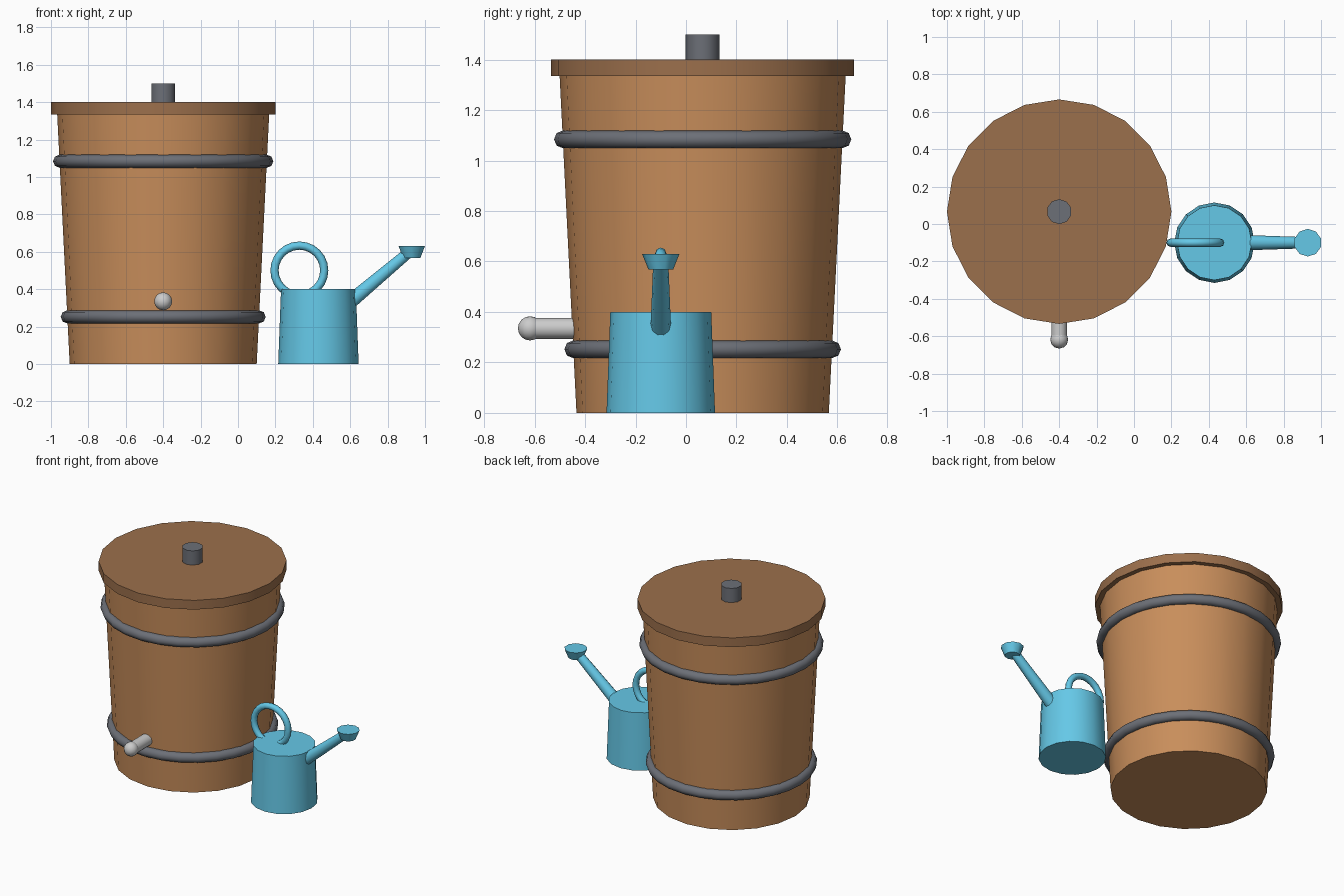
import bpy
from math import pi, radians
from mathutils import Vector

if "Cube" in bpy.data.objects:
    bpy.data.objects.remove(bpy.data.objects["Cube"])


def material(name, rgb):
    m = bpy.data.materials.new(name)
    m.diffuse_color = (*rgb, 1)
    m.use_nodes = True
    m.node_tree.nodes["Principled BSDF"].inputs["Base Color"].default_value = m.diffuse_color
    return m


WOOD = material("wood", (0.58, 0.27, 0.105))
LID = material("lid_wood", (0.33, 0.16, 0.072))
IRON = material("iron", (0.15, 0.16, 0.185))
BLUE = material("blue_enamel", (0.13, 0.58, 0.80))
STEEL = material("steel", (0.60, 0.61, 0.63))


def finish(name, mat, angle=None):
    ob = bpy.context.object
    ob.name = name
    ob.data.materials.append(mat)
    if angle is None:
        bpy.ops.object.shade_smooth()
    else:
        bpy.ops.object.shade_smooth_by_angle(angle=radians(angle))
    return ob


def tube(name, start, end, r1, r2, sides, mat, angle=40):
    """Capped cone or cylinder between two points."""
    a, b = Vector(start), Vector(end)
    d = b - a
    bpy.ops.mesh.primitive_cone_add(
        vertices=sides, radius1=r1, radius2=r2, depth=d.length,
        location=(a + b) / 2, rotation=Vector((0, 0, 1)).rotation_difference(d).to_euler())
    return finish(name, mat, angle)


def ring(name, loc, major, minor, segs, mat, rot=(0, 0, 0)):
    bpy.ops.mesh.primitive_torus_add(
        location=loc, rotation=rot, major_radius=major, minor_radius=minor,
        major_segments=segs, minor_segments=8)
    return finish(name, mat)


# Barrel with lid and knob
BX, BY = -0.4, 0.066
tube("barrel", (BX, BY, 0), (BX, BY, 1.34), 0.5, 0.567, 20, WOOD)
tube("barrel_lid", (BX, BY, 1.335), (BX, BY, 1.4), 0.6, 0.6, 20, LID)
tube("lid_knob", (BX, BY, 1.39), (BX, BY, 1.5), 0.067, 0.067, 10, IRON)

# Iron hoops
for name, z, r in (("lower_hoop", 0.252, 0.513), ("upper_hoop", 1.084, 0.554)):
    ring(name, (BX, BY, z), r, 0.035, 28, IRON)

# Tap
tube("tap_pipe", (BX, -0.40, 0.335), (BX, -0.595, 0.335), 0.042, 0.042, 12, STEEL)
bpy.ops.mesh.primitive_uv_sphere_add(segments=12, ring_count=8, radius=0.048,
                                     location=(BX, -0.618, 0.335))
finish("tap_ball", STEEL)

# Watering can
CX, CY = 0.43, -0.1
tube("can_body", (CX, CY, 0), (CX, CY, 0.4), 0.215, 0.2, 16, BLUE)
ring("can_handle", (0.328, CY, 0.5), 0.133, 0.022, 24, BLUE, (pi / 2, 0, 0))
tube("can_spout", (0.59, CY, 0.325), (0.915, CY, 0.598), 0.041, 0.03, 10, BLUE)
tube("spout_rose", (0.929, CY, 0.568), (0.929, CY, 0.63), 0.049, 0.074, 10, BLUE)
